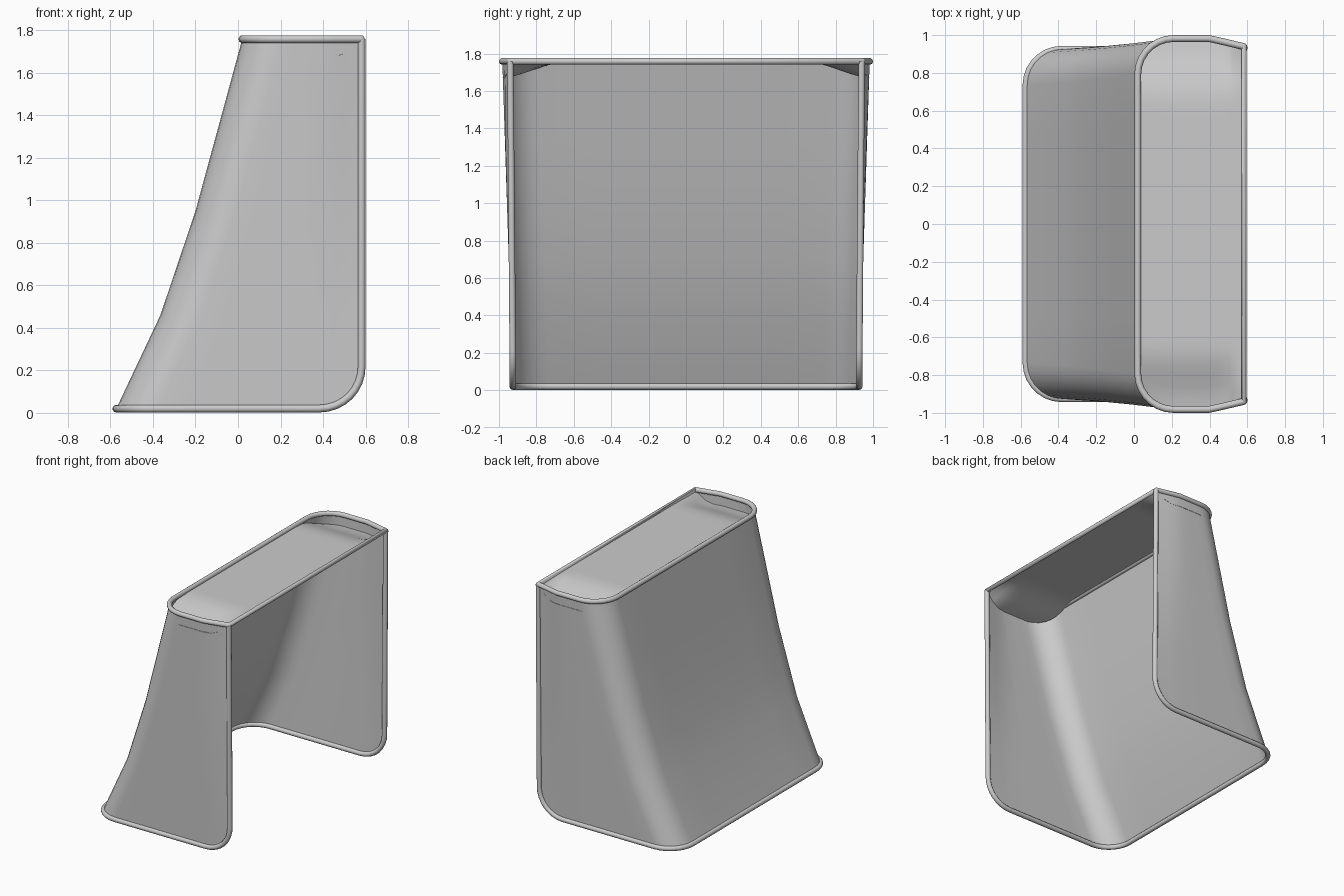
import bpy
import math

if "Cube" in bpy.data.objects:
    bpy.data.objects.remove(bpy.data.objects["Cube"])

R = 0.018            # rim tube radius
XF = 0.582           # open front edge
ZB, ZT = 0.02, 1.758  # bottom and top rim heights
RC = 0.19            # plan corner radius
BACK = [(0.0, -0.582), (0.46, -0.365), (0.95, -0.2), (ZT, 0.02)]


def back_x(z):
    for (z0, x0), (z1, x1) in zip(BACK, BACK[1:]):
        if z <= z1:
            return x0 + (x1 - x0) * (z - z0) / (z1 - z0)
    return BACK[-1][1]


def half_width(x, z):
    m = 1 - 0.75 * max(0.0, (x - 0.4) / (XF - 0.4))
    return 0.925 + 0.057 * m * z / ZT


# Plan columns for one half: (side fraction, corner angle, back fraction, bottom height)
cols = []
for i in range(9):
    a = math.radians(90 * i / 8)
    x = 0.38 + 0.202 * math.cos(a)
    cols.append(((XF - x) / (XF + 0.392), 0, 1, 0.22 - 0.2 * math.sin(a)))
cols += [(s, 0, 1, ZB) for s in (0.35, 0.5, 0.7, 0.85, 1)]
cols += [(1, math.radians(90 * i / 7), 1, ZB) for i in range(1, 8)]
cols += [(1, math.pi / 2, b, ZB) for b in (0.66, 0.33, 0)]


def wall_point(col, z, sign):
    s, a, b, _ = col
    cx = back_x(z) + RC
    x = XF + (cx - XF) * s - RC * math.sin(a)
    y = half_width(x, z) - RC * (1 - math.cos(a))
    return (x, sign * y * b, z)


ring = [(c, 1) for c in cols] + [(c, -1) for c in cols[-2::-1]]


def grid_mesh(name, rows):
    n = len(rows[0])
    faces = [(r * n + i, r * n + i + 1, (r + 1) * n + i + 1, (r + 1) * n + i)
             for r in range(len(rows) - 1) for i in range(n - 1)]
    me = bpy.data.meshes.new(name)
    me.from_pydata([p for row in rows for p in row], [], faces)
    me.polygons.foreach_set("use_smooth", [True] * len(faces))
    ob = bpy.data.objects.new(name, me)
    bpy.context.collection.objects.link(ob)
    return ob


def tube(name, pts, closed=False):
    cu = bpy.data.curves.new(name, 'CURVE')
    cu.dimensions = '3D'
    cu.bevel_depth = R
    cu.bevel_resolution = 3
    cu.use_fill_caps = True
    sp = cu.splines.new('POLY')
    sp.points.add(len(pts) - 1)
    for p, co in zip(sp.points, pts):
        p.co = (*co, 1)
    sp.use_cyclic_u = closed
    sp.use_smooth = True
    ob = bpy.data.objects.new(name, cu)
    bpy.context.collection.objects.link(ob)
    return ob


# Flared three-sided wall
levels = [None, 0.46, 0.7, 0.95, 1.35, ZT]
grid_mesh("curved_wall", [[wall_point(c, c[3] if z is None else z, s) for c, s in ring]
                          for z in levels])

# Lower rim: down one front edge, round the base and up the other
lower = [wall_point(c, c[3], s) for c, s in ring]
tube("lower_rim", [wall_point(cols[0], ZT, 1)] + lower + [wall_point(cols[0], ZT, -1)])

# Upper rim, closed across the front
upper = [wall_point(c, ZT, s) for c, s in ring]
tube("upper_rim", upper, closed=True)

# Top panel, sagging towards both ends
xs = [wall_point(c, ZT, 1)[0] for c in cols[:-3]]
ys = [wall_point(c, ZT, 1)[1] for c in cols[:-3]]
fractions = [-1 + i / 16 for i in range(33)]


def panel_point(x, y):
    t = min(1.0, max(0.0, (abs(y) - 0.65) / 0.33))
    fade = min(1.0, (XF - x) / 0.1)
    return (x, y, ZT - 0.005 - 0.08 * t * t * (3 - 2 * t) * fade)


grid_mesh("top_panel", [[panel_point(x, y * f) for f in fractions] for x, y in zip(xs, ys)])
